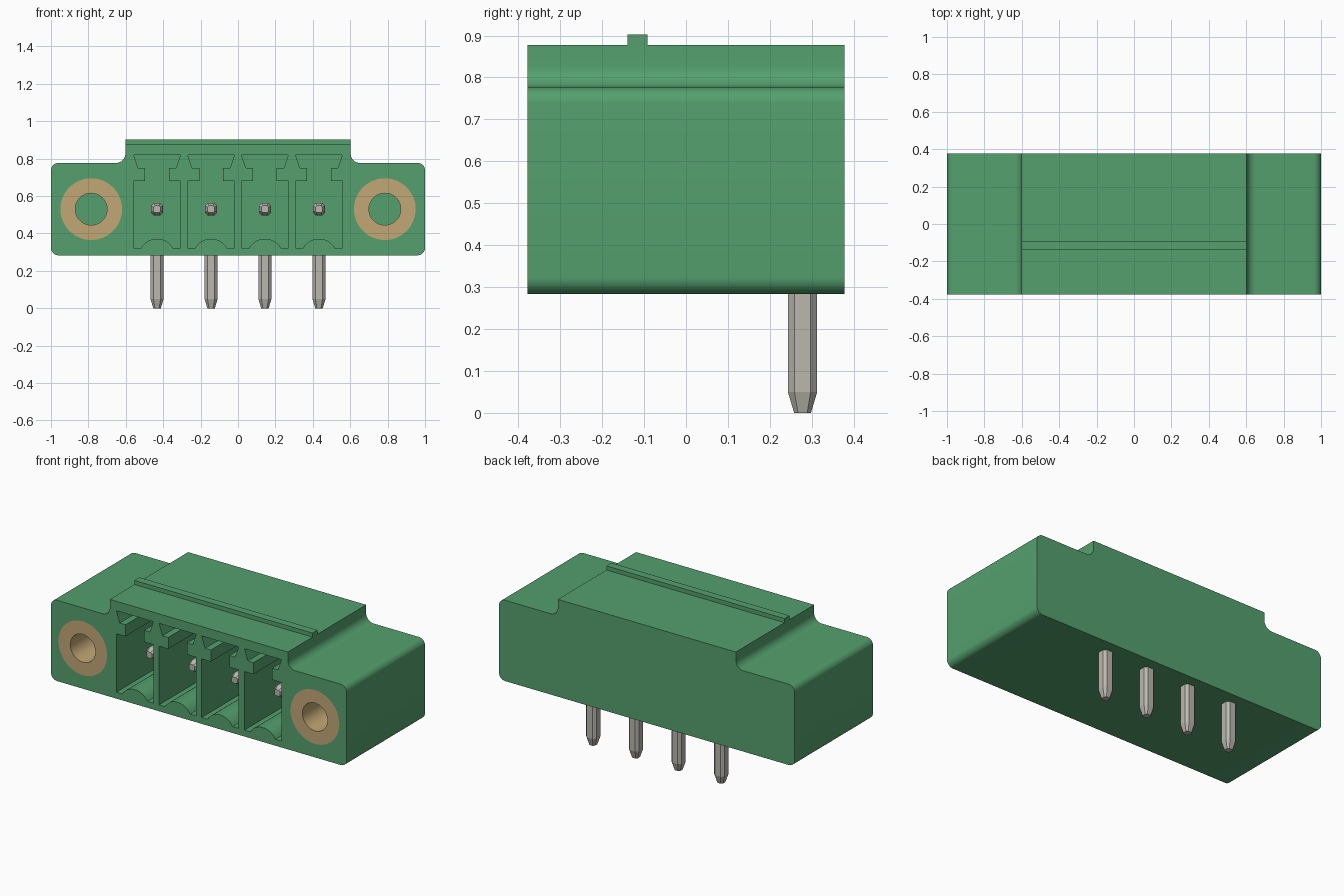
import bpy, bmesh, math
from mathutils import Matrix, Vector

if "Cube" in bpy.data.objects:
    bpy.data.objects.remove(bpy.data.objects["Cube"], do_unlink=True)

FRONT, BACK = -0.378, 0.378
AXIS_Z = 0.53                 # height of contacts and screw inserts
CONTACTS = [-0.433, -0.144, 0.144, 0.433]


def material(name, rgb):
    m = bpy.data.materials.new(name)
    m.use_nodes = True
    m.diffuse_color = (*rgb, 1)
    m.node_tree.nodes["Principled BSDF"].inputs["Base Color"].default_value = (*rgb, 1)
    return m


GREEN = material("green plastic", (0.089, 0.352, 0.156))
BRASS = material("brass", (0.54, 0.39, 0.18))
METAL = material("tin metal", (0.49, 0.475, 0.42))


def finish(name, bm, mat):
    bmesh.ops.recalc_face_normals(bm, faces=bm.faces)
    mesh = bpy.data.meshes.new(name)
    bm.to_mesh(mesh)
    bm.free()
    ob = bpy.data.objects.new(name, mesh)
    bpy.context.collection.objects.link(ob)
    mesh.materials.append(mat)
    return ob


def activate(ob):
    bpy.ops.object.select_all(action='DESELECT')
    ob.select_set(True)
    bpy.context.view_layer.objects.active = ob


def smooth(ob):
    activate(ob)
    bpy.ops.object.shade_smooth_by_angle(angle=math.radians(30))


def arc(cx, cz, r, a0, a1, n=8):
    angles = [math.radians(a0 + (a1 - a0) * i / n) for i in range(n + 1)]
    return [(cx + r * math.cos(a), cz + r * math.sin(a)) for a in angles]


def mirrored(half):
    return half + [(-x, z) for x, z in reversed(half)]


def loft(bm, rings):
    """Skin a stack of equal rings and cap both ends."""
    loops = [[bm.verts.new(p) for p in ring] for ring in rings]
    for a, b in zip(loops, loops[1:]):
        for i in range(len(a)):
            j = (i + 1) % len(a)
            bm.faces.new((a[i], a[j], b[j], b[i]))
    bm.faces.new(loops[0])
    bm.faces.new(loops[-1])


def prism(bm, profile, y0, y1, cx=0):
    loft(bm, [[(cx + x, y, z) for x, z in profile] for y in (y0, y1)])


def circle(cx, r, n=48):
    return arc(cx, AXIS_Z, r, 0, 360, n)[:-1]


# Housing with flanged ends
bm = bmesh.new()
prism(bm, mirrored(arc(0.96, 0.323, 0.04, -90, 0)
                   + arc(0.96, 0.737, 0.04, 0, 90)
                   + arc(0.652, 0.827, 0.05, 270, 180)
                   + [(0.602, 0.878)]), FRONT, BACK)
housing = finish("housing", bm, GREEN)

# Keyed pockets and insert bores, cut from the front
pocket = mirrored(arc(0, 0.275, 0.097, 90, 29, 6)[1:]
                  + [(0.125, 0.322), (0.125, 0.68), (0.063, 0.68),
                     (0.063, 0.751), (0.102, 0.751), (0.125, 0.82)])
bm = bmesh.new()
for x in CONTACTS:
    prism(bm, pocket, FRONT - 0.05, 0.16, x)
for s in (-1, 1):
    prism(bm, circle(s * 0.785, 0.165), FRONT - 0.05, 0.16)
cutter = finish("pocket_cutter", bm, GREEN)
cutter.hide_render = True
mod = housing.modifiers.new("pockets", 'BOOLEAN')
mod.operation = 'DIFFERENCE'
mod.solver = 'EXACT'
mod.object = cutter
activate(housing)
bpy.ops.object.modifier_apply(modifier=mod.name)
bpy.data.objects.remove(cutter, do_unlink=True)
smooth(housing)

# Long rib across the top
bm = bmesh.new()
prism(bm, mirrored([(0.602, 0.87), (0.602, 0.903)]), -0.14, -0.092)
finish("top_rib", bm, GREEN)

# Brass screw inserts: flush tubes in the flanges
for side, s in (("right", -1), ("left", 1)):
    bm = bmesh.new()
    sections = [(0.165, FRONT), (0.165, 0.16), (0.085, 0.16), (0.085, FRONT)]
    loops = [[bm.verts.new((x, y, z)) for x, z in circle(s * 0.785, r)]
             for r, y in sections]
    for a, b in zip(loops, loops[1:] + loops[:1]):
        for i in range(len(a)):
            j = (i + 1) % len(a)
            bm.faces.new((a[i], a[j], b[j], b[i]))
    smooth(finish(side + "_screw_insert", bm, BRASS))


def bar(bm, matrix, length, taper, half, tip):
    """Chamfered square bar along z with a tapered tip at its origin."""
    def ring(z, h):
        c = h * 0.55
        pts = [(h, -c), (h, c), (c, h), (-c, h), (-h, c), (-h, -c), (-c, -h), (c, -h)]
        return [matrix @ Vector((x, y, z)) for x, y in pts]
    loft(bm, [ring(0, tip), ring(taper, half), ring(length, half)])


# Bent contact pins: solder leg below, mating pin in the pocket
for i, x in enumerate(CONTACTS):
    bm = bmesh.new()
    bar(bm, Matrix.Translation((x, 0.278, 0)), 0.56, 0.05, 0.035, 0.02)
    bar(bm, Matrix.Translation((x, -0.24, AXIS_Z)) @ Matrix.Rotation(-math.pi / 2, 4, 'X'),
        0.5, 0.03, 0.033, 0.019)
    finish("contact_pin_%d" % (i + 1), bm, METAL)
